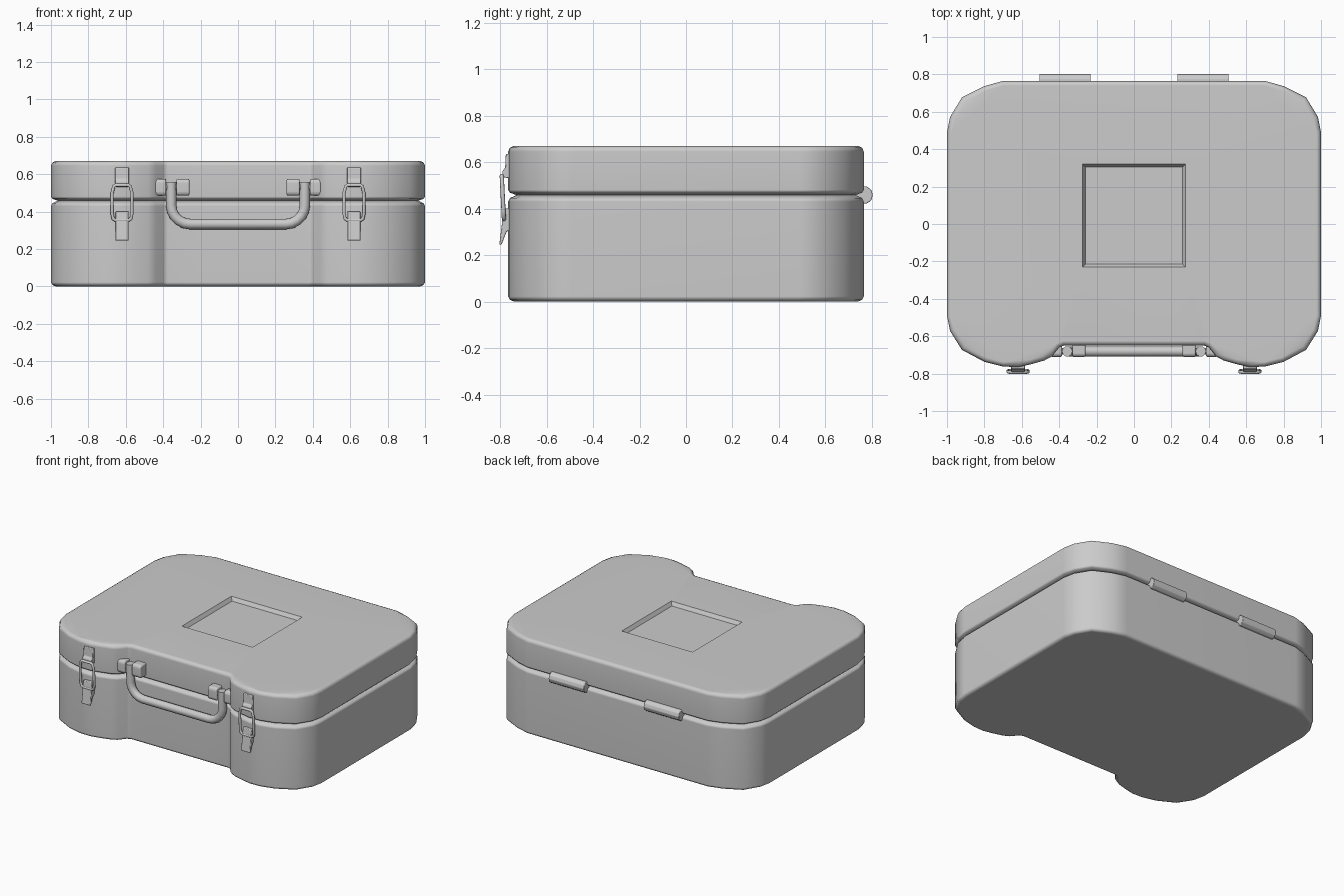
import bpy, bmesh, math
from mathutils import Vector

if "Cube" in bpy.data.objects:
    bpy.data.objects.remove(bpy.data.objects["Cube"])


def finish(bm, name, angle=40, bevel=0, segments=2):
    bmesh.ops.recalc_face_normals(bm, faces=bm.faces)
    me = bpy.data.meshes.new(name)
    bm.to_mesh(me)
    bm.free()
    ob = bpy.data.objects.new(name, me)
    bpy.context.collection.objects.link(ob)
    bpy.ops.object.select_all(action='DESELECT')
    bpy.context.view_layer.objects.active = ob
    ob.select_set(True)
    bpy.ops.object.shade_smooth_by_angle(angle=math.radians(angle))
    if bevel:
        b = ob.modifiers.new("bevel", 'BEVEL')
        b.width, b.segments, b.limit_method = bevel, segments, 'ANGLE'
    wn = ob.modifiers.new("normals", 'WEIGHTED_NORMAL')
    wn.keep_sharp = True
    return ob


# Plan outline: right half from front centre to back, then mirrored
half = [(0.2, -0.65), (0.375, -0.65), (0.4, -0.66), (0.438, -0.708), (0.48, -0.73),
        (0.55, -0.75), (0.62, -0.765), (0.70, -0.762), (0.80, -0.737), (0.92, -0.673),
        (0.983, -0.573), (1.0, -0.49), (1.0, 0.49), (0.983, 0.573), (0.92, 0.677),
        (0.80, 0.737), (0.70, 0.765)]
outline = [Vector(p) for p in half] + [Vector((-x, y)) for x, y in reversed(half)]


def inset_outline(d):
    out, n = [], len(outline)
    for i, p in enumerate(outline):
        a = (p - outline[i - 1]).normalized()
        b = (outline[(i + 1) % n] - p).normalized()
        na, nb = Vector((-a.y, a.x)), Vector((-b.y, b.x))
        m = (na + nb).normalized()
        out.append(p + m * d / max(m.dot(na), 0.5))
    return out


def bridge(bm, a, b):
    for i in range(len(a)):
        j = (i + 1) % len(a)
        bm.faces.new((a[i], a[j], b[j], b[i]))


def shell(name, profile, recess=None):
    """Stack inset outlines at given heights; optional square recess on top."""
    bm = bmesh.new()
    rings = [[bm.verts.new((p.x, p.y, z)) for p in inset_outline(d)] for d, z in profile]
    for a, b in zip(rings, rings[1:]):
        bridge(bm, a, b)
    bm.faces.new(rings[0])
    if not recess:
        bm.faces.new(rings[-1])
    else:
        w, cy, depth, slope = recess
        z = profile[-1][1]
        sq = [[bm.verts.new((sx * s, cy + sy * s, h))
               for sx, sy in ((-1, -1), (1, -1), (1, 1), (-1, 1))]
              for s, h in ((w, z), (w - slope, z - depth))]
        bridge(bm, sq[0], sq[1])
        bm.faces.new(sq[1])
        bm.edges.ensure_lookup_table()
        loops = [e for e in bm.edges if len(e.link_faces) == 1]
        bmesh.ops.triangle_fill(bm, use_beauty=True, use_dissolve=False, edges=loops)
    return finish(bm, name)


# Lower case and lid, meeting in a V-shaped seam
shell("lower_case", [(0.025, 0), (0.008, 0.007), (0, 0.022), (0, 0.43), (0.008, 0.445), (0.035, 0.458)])
shell("lid", [(0.035, 0.458), (0.008, 0.468), (0, 0.48), (0, 0.645), (0.008, 0.662), (0.025, 0.67)],
      recess=(0.275, 0.045, 0.025, 0.015))


def extrude_x(name, prof, x0, x1, bevel=0, angle=40):
    bm = bmesh.new()
    a = [bm.verts.new((x0, y, z)) for y, z in prof]
    b = [bm.verts.new((x1, y, z)) for y, z in prof]
    bridge(bm, a, b)
    bm.faces.new(a)
    bm.faces.new(b)
    return finish(bm, name, angle, bevel)


def tube(name, pts, radius, cyclic=False):
    cu = bpy.data.curves.new(name, 'CURVE')
    cu.dimensions = '3D'
    cu.bevel_depth, cu.bevel_resolution, cu.use_fill_caps = radius, 3, True
    sp = cu.splines.new('POLY')
    sp.points.add(len(pts) - 1)
    for q, p in zip(sp.points, pts):
        q.co = (*p, 1)
    sp.use_cyclic_u = cyclic
    ob = bpy.data.objects.new(name, cu)
    bpy.context.collection.objects.link(ob)
    bpy.ops.object.select_all(action='DESELECT')
    bpy.context.view_layer.objects.active = ob
    ob.select_set(True)
    bpy.ops.object.convert(target='MESH')
    bpy.ops.object.shade_smooth_by_angle(angle=math.radians(50))


# Carrying handle with rounded lower corners
HY, R = -0.681, 0.1
right = [(0.357, HY, 0.558)] + [
    (0.257 + R * math.cos(t), HY, 0.433 - R * math.sin(t))
    for t in [i * math.pi / 10 for i in range(6)]]
tube("handle", right + [(-x, y, z) for x, y, z in reversed(right)], 0.028)

barrel = [(0.765 + 0.039 * math.cos(i * math.pi / 5), 0.458 + 0.039 * math.sin(i * math.pi / 5))
          for i in range(10)]
lug = [(-0.63, 0.485), (-0.70, 0.485), (-0.711, 0.5), (-0.711, 0.56), (-0.70, 0.575), (-0.63, 0.575)]
catch = [(-0.755, 0.635), (-0.775, 0.635), (-0.778, 0.575), (-0.79, 0.56), (-0.79, 0.535), (-0.755, 0.53)]
lever = [(-0.755, 0.40), (-0.783, 0.40), (-0.788, 0.365), (-0.803, 0.245), (-0.793, 0.245),
         (-0.772, 0.30), (-0.755, 0.31)]

for side, s in (("left", -1), ("right", 1)):
    # Handle lugs either side of the handle post
    for part, a, b in (("inner", 0.26, 0.33), ("outer", 0.385, 0.443)):
        extrude_x(f"{side}_{part}_handle_lug", lug, s * a, s * b, 0.008)
    # Pin through the lugs and post
    tube(f"{side}_handle_pin", [(s * 0.3, HY, 0.53), (s * 0.41, HY, 0.53)], 0.018)
    # Back hinge barrel
    extrude_x(f"{side}_hinge", barrel, s * 0.232, s * 0.506, 0.004)
    # Latch: lid catch, wire link and lever
    c = s * 0.62
    extrude_x(f"{side}_latch_catch", catch, c - 0.037, c + 0.037, 0.004)
    extrude_x(f"{side}_latch_lever", lever, c - 0.035, c + 0.035, 0.004)
    link = [(0.034, 0.541), (0.044, 0.535), (0.053, 0.50), (0.053, 0.39), (0.048, 0.362), (0.036, 0.354)]
    loop = link + [(-x, z) for x, z in reversed(link)]
    tube(f"{side}_latch_link", [(c + x, -0.783 - 0.05 * (z - 0.35), z) for x, z in loop], 0.009, True)
